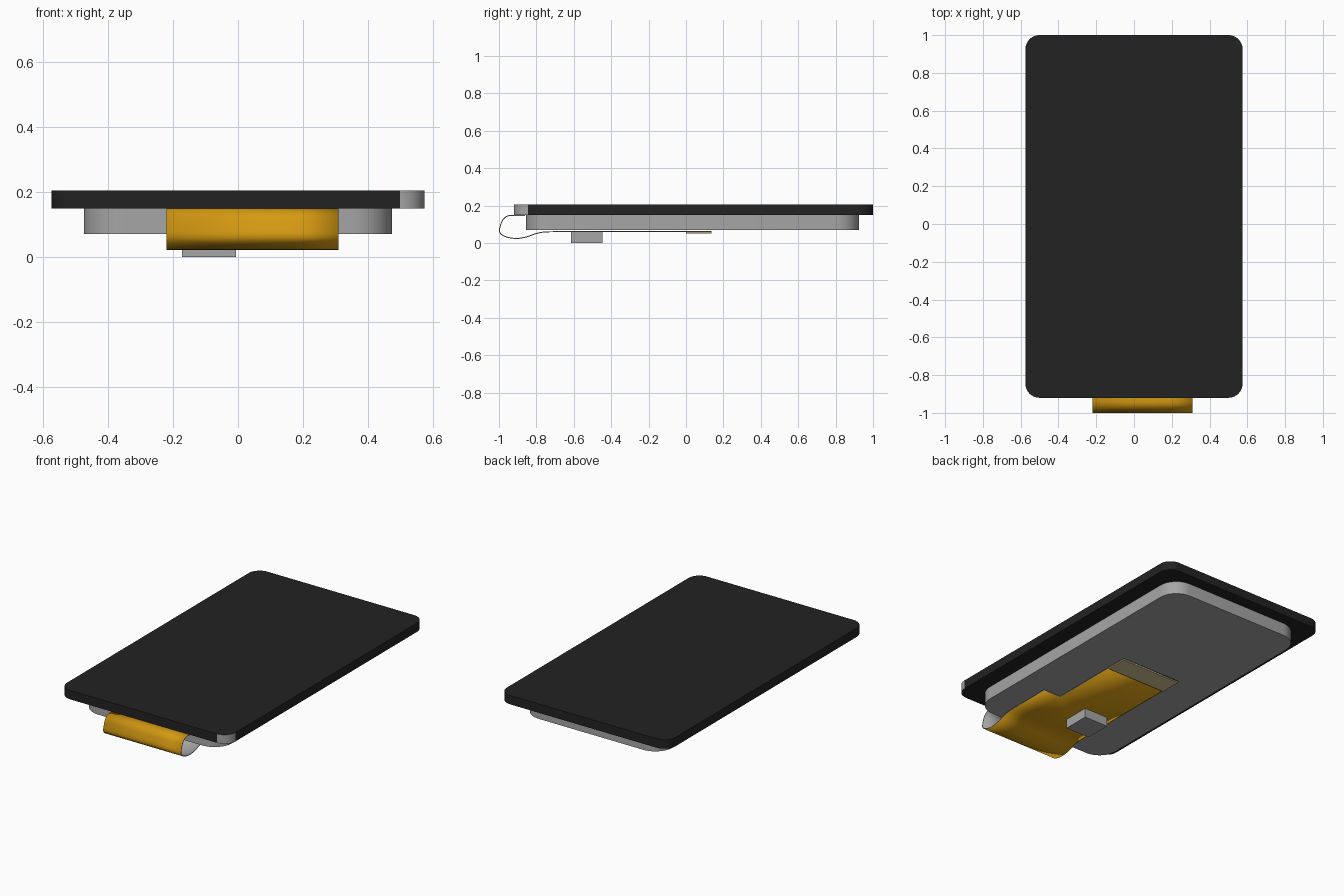
import bpy, bmesh, math
from mathutils import Vector

if "Cube" in bpy.data.objects:
    bpy.data.objects.remove(bpy.data.objects["Cube"])


def material(name, color):
    m = bpy.data.materials.new(name)
    m.diffuse_color = (*color, 1)
    m.use_nodes = True
    m.node_tree.nodes["Principled BSDF"].inputs["Base Color"].default_value = m.diffuse_color
    return m


BLACK = material("black glass", (0.016, 0.016, 0.016))
GREY = material("grey", (0.38, 0.38, 0.38))
AMBER = material("amber film", (0.66, 0.32, 0.006))
TAN = material("tan stiffener", (0.68, 0.57, 0.30))


def finish(name, bm, mats, smooth=True):
    me = bpy.data.meshes.new(name)
    bm.to_mesh(me)
    bm.free()
    for m in mats:
        me.materials.append(m)
    ob = bpy.data.objects.new(name, me)
    bpy.context.collection.objects.link(ob)
    if smooth:
        bpy.ops.object.select_all(action='DESELECT')
        ob.select_set(True)
        bpy.context.view_layer.objects.active = ob
        bpy.ops.object.shade_smooth_by_angle(angle=math.radians(30))
    return ob


def slab(name, x, y, z, mats, radius=0.0, steps=12, rule=None):
    """Upright slab with optional rounded corners; rule picks a material per face."""
    bm = bmesh.new()
    pts = []
    corners = [(x[1], y[1], 0), (x[0], y[1], 90), (x[0], y[0], 180), (x[1], y[0], 270)]
    for cx, cy, start in corners:
        sx, sy = (1 if cx == x[1] else -1), (1 if cy == y[1] else -1)
        n = steps if radius else 0
        for i in range(n + 1):
            a = math.radians(start + (90 * i / n if n else 0))
            pts.append((cx - sx * radius + radius * math.cos(a),
                        cy - sy * radius + radius * math.sin(a), z[0]))
    base = bm.faces.new([bm.verts.new(p) for p in pts])
    top = bmesh.ops.extrude_face_region(bm, geom=[base])
    bmesh.ops.translate(bm, vec=(0, 0, z[1] - z[0]),
                        verts=[v for v in top["geom"] if isinstance(v, bmesh.types.BMVert)])
    bmesh.ops.recalc_face_normals(bm, faces=bm.faces)
    if rule:
        for f in bm.faces:
            f.normal_update()
            f.material_index = rule(f.normal)
    return finish(name, bm, mats, radius > 0)


# Cover glass, with one bare corner at the front right
slab("cover_glass", (-0.575, 0.575), (-0.92, 1.0), (0.15, 0.205), [BLACK, GREY], 0.075,
     rule=lambda n: 1 if n.x > 0.02 and n.y < -0.02 else 0)

# Display module behind the glass
slab("display_module", (-0.475, 0.475), (-0.855, 0.925), (0.07, 0.15), [GREY], 0.12)

# Chip and connector stiffener on the flat cable
slab("driver_chip", (-0.172, -0.006), (-0.615, -0.447), (0.0, 0.058), [GREY])
slab("cable_stiffener", (-0.22, 0.19), (0.0, 0.135), (0.052, 0.058), [TAN])


def smooth_path(ctrl, n=6):
    """Catmull-Rom curve through the (y, z) control points."""
    c = [Vector(p) for p in ctrl]
    c = [2 * c[0] - c[1]] + c + [2 * c[-1] - c[-2]]
    out = []
    for a, b, d, e in zip(c, c[1:], c[2:], c[3:]):
        for i in range(n):
            t = i / n
            out.append(0.5 * (2 * b + (d - a) * t + (2 * a - 5 * b + 4 * d - e) * t * t
                              + (3 * b - a - 3 * d + e) * t ** 3))
    return out + [c[-2]]


# Flat cable: folds from under the glass, around the front edge and under the module
path = smooth_path([(-0.86, 0.149), (-0.90, 0.149), (-0.95, 0.148), (-0.978, 0.130),
                    (-0.993, 0.098), (-1.0, 0.065), (-0.987, 0.043), (-0.95, 0.027),
                    (-0.90, 0.022), (-0.85, 0.031), (-0.80, 0.048), (-0.76, 0.056),
                    (-0.70, 0.058)])
path += [Vector((-0.44, 0.058)), Vector((0.135, 0.058))]
columns = (-0.22, 0.19, 0.31)
bm = bmesh.new()
rows = [[bm.verts.new((x, p.x, p.y)) for x in columns] for p in path]
for r, s in zip(rows, rows[1:]):
    # The tail behind the step keeps only the wide column
    for k in range(1 if s is rows[-1] else 2):
        bm.faces.new((r[k], s[k], s[k + 1], r[k + 1]))
bm.verts.remove(rows[-1][2])
cable = finish("flat_cable", bm, [AMBER, GREY])
thick = cable.modifiers.new("thickness", 'SOLIDIFY')
thick.thickness = 0.005
thick.offset = -1
thick.material_offset = 1
thick.material_offset_rim = 1
